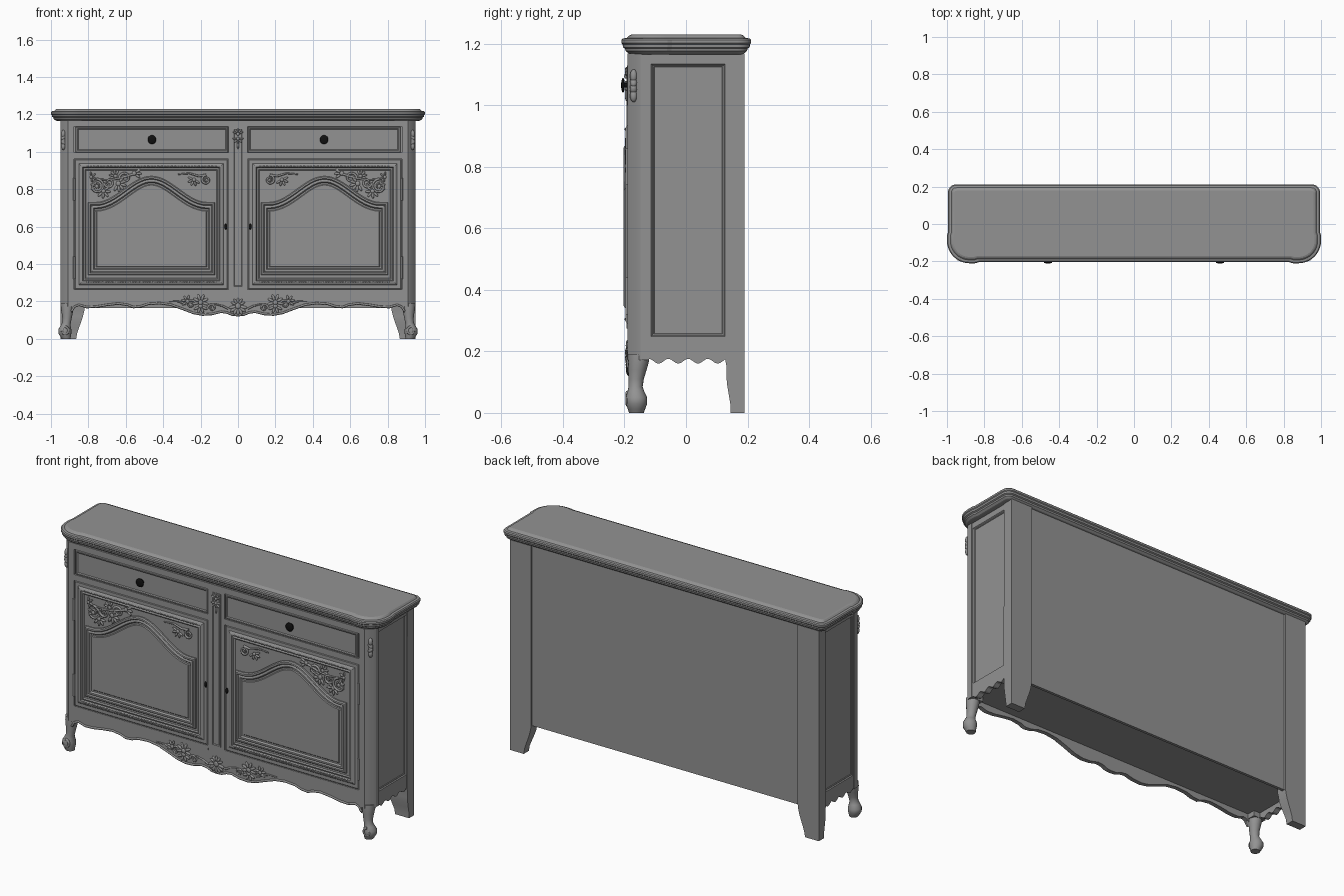
import bpy, bmesh
from math import sin, cos, pi
from mathutils import Vector, Matrix

if "Cube" in bpy.data.objects:
    bpy.data.objects.remove(bpy.data.objects["Cube"])


def colour(name, v):
    m = bpy.data.materials.new(name)
    m.diffuse_color = (v, v, v, 1)
    m.use_nodes = True
    m.node_tree.nodes["Principled BSDF"].inputs["Base Color"].default_value = m.diffuse_color
    return m


black = colour("black_metal", 0.005)
paint = colour("dark_grey_paint", 0.29)


def smooth(ob, mat, angle=0.5):
    bpy.ops.object.select_all(action='DESELECT')
    ob.select_set(True)
    bpy.context.view_layer.objects.active = ob
    if ob.type == 'CURVE':
        bpy.ops.object.convert(target='MESH')
    ob.data.materials.append(mat)
    bpy.ops.object.shade_smooth_by_angle(angle=angle)


def finish(name, bm, mat=paint, angle=0.5):
    bmesh.ops.recalc_face_normals(bm, faces=bm.faces)
    me = bpy.data.meshes.new(name)
    bm.to_mesh(me)
    bm.free()
    ob = bpy.data.objects.new(name, me)
    bpy.context.collection.objects.link(ob)
    smooth(ob, mat, angle)


def inset(path, d):
    """Mitred inward offset of a closed outline."""
    P = [Vector(p) for p in path]
    if sum(P[i - 1].x * P[i].y - P[i].x * P[i - 1].y for i in range(len(P))) < 0:
        P.reverse()
    out = []
    for i, p in enumerate(P):
        e, f = (p - P[i - 1]).normalized(), (P[(i + 1) % len(P)] - p).normalized()
        n, m = Vector((-e.y, e.x)), Vector((-f.y, f.x))
        out.append(p + (n + m) * (d / max(0.3, 1 + n.dot(m))))
    return out


def loft(name, loops, angle=0.5):
    bm = bmesh.new()
    R = [[bm.verts.new(p) for p in loop] for loop in loops]
    for a, b in zip(R, R[1:]):
        for i in range(len(a)):
            bm.faces.new((a[i - 1], a[i], b[i], b[i - 1]))
    bm.faces.new(R[0])
    bm.faces.new(R[-1])
    finish(name, bm, paint, angle)


def rings(name, path, prof, place):
    """Moulded solid: each profile point is (inset, height)."""
    loft(name, [[place(p.x, p.y, h) for p in inset(path, d)] for d, h in prof], 0.3)


def rect(a, b, c, d):
    return [(a, c), (b, c), (b, d), (a, d)]


def front(s):
    return lambda u, v, h: (s * u, -h, v)


def side(s):
    return lambda u, v, h: (s * h, u, v)


def plan(s):
    return lambda u, v, h: (s * u, v, h)


def blobs(name, items, s=1, mat=paint):
    """Ellipsoids: (centre, radii, angle in the front plane)."""
    bm = bmesh.new()
    for c, r, a in items:
        M = Matrix.Translation((s * c[0], c[1], c[2])) @ Matrix.Rotation(-a * s, 4, 'Y') \
            @ Matrix.Diagonal((*r, 1))
        bmesh.ops.create_uvsphere(bm, u_segments=10, v_segments=7, radius=1, matrix=M)
    finish(name, bm, mat, 1.2)


def fan(x, z, y, r, a0, a1, n):
    """Carved leaf fan with a central boss."""
    out = [((x, y - .002, z), (r * .3, .006, r * .3), 0)]
    for k in range(n):
        a = a0 + (a1 - a0) * k / (n - 1)
        out.append(((x + cos(a) * r * .6, y, z + sin(a) * r * .6), (r * .42, .006, r * .17), a))
    return out


def spiral(x, z, r, a0, turns):
    n = int(16 * abs(turns))
    return [(x + r * (1 - .85 * k / n) * cos(a0 + 2 * pi * turns * k / n),
             z + r * (1 - .85 * k / n) * sin(a0 + 2 * pi * turns * k / n)) for k in range(n + 1)]


def tube(name, paths, rad, y, s=1, taper=.5):
    cu = bpy.data.curves.new(name, 'CURVE')
    cu.dimensions, cu.bevel_depth, cu.bevel_resolution, cu.use_fill_caps = '3D', rad, 2, True
    for path in paths:
        sp = cu.splines.new('POLY')
        sp.points.add(len(path) - 1)
        for i, (u, v) in enumerate(path):
            sp.points[i].co = (s * u, y, v, 1)
            sp.points[i].radius = 1 - taper * i / (len(path) - 1)
    ob = bpy.data.objects.new(name, cu)
    bpy.context.collection.objects.link(ob)
    smooth(ob, paint, 0.9)


# Moulded top with swelling front corners
half = [(.83, -.204), (.85, -.21)]
half += [(.88 + .12 * sin(k * pi / 20), -.09 - .12 * cos(k * pi / 20)) for k in range(11)]
half += [(1, -.06), (.995, -.045)]
half += [(.95 + .045 * cos(k * pi / 12), .167 + .045 * sin(k * pi / 12)) for k in range(7)]
rings("top", half + [(-x, y) for x, y in reversed(half)],
      [(.034, 1.165), (.024, 1.168), (.014, 1.176), (.012, 1.184), (.005, 1.188), (.004, 1.198),
       (0, 1.202), (0, 1.212), (.005, 1.217), (.018, 1.219), (.026, 1.227), (.034, 1.23)], plan(1))

# Carcass with raised bottom, back panel and centre stile
rings("carcass", [(-.93, .17), (.93, .17), (.93, -.14), (.9, -.178), (-.9, -.178), (-.93, -.14)],
      [(0, .2), (0, 1.168)], plan(1))
rings("back_panel", rect(-.9, .9, .165, 1.168), [(0, -.165), (0, -.18)], front(1))
rings("centre_stile", rect(-.05, .05, .25, 1.168), [(0, .17), (0, .19)], front(1))
rings("centre_stile_panel", rect(-.028, .028, .275, 1.125),
      [(0, .18), (0, .193), (.006, .194), (.01, .1905), (.014, .1905)], front(1))
blobs("centre_stile_carving", fan(0, 1.07, -.193, .03, pi, 2 * pi, 5)
      + fan(0, 1.095, -.193, .03, .4, pi - .4, 5) + [((0, -.193, 1.035), (.006, .006, .022), 0)])

# Scalloped apron outline, half
wave = [(0, .12), (.03, .122), (.06, .134), (.09, .138), (.14, .126), (.19, .123), (.24, .132),
        (.3, .155), (.36, .176), (.42, .184), (.48, .18), (.52, .167), (.56, .163), (.59, .175),
        (.64, .182), (.7, .175), (.76, .165), (.81, .163), (.85, .175), (.875, .165), (.89, .14)]
rings("apron", wave + [(.89, .265)] + [(-.89, .265)] + [(-x, z) for x, z in wave[:0:-1]],
      [(0, .165), (0, .188)], front(1))
blobs("apron_shell", fan(0, .175, -.19, .05, pi + .2, 2 * pi - .2, 7) + fan(0, .18, -.19, .04, .4, pi - .4, 5))

# Arched door panel outline
arch = [(.123, .34), (.803, .34)]
for k in range(33):
    u = 1 - k / 16
    arch.append((.463 + .34 * u, .73 + (.07 * (1 + cos(pi * u / .88)) if abs(u) < .88 else 0)))

for s, tag in ((1, "right"), (-1, "left")):
    # Rails and canted front posts
    for nm, z0, z1 in (("upper_rail", 1.135, 1.168), ("middle_rail", .962, .995), ("lower_rail", .24, .264)):
        rings(f"{nm}_{tag}", rect(.05, .88, z0, z1), [(0, .17), (0, .19)], front(s))
    rings(f"front_post_{tag}", [(.876, -.19), (.91, -.19), (.918, -.184), (.945, -.155), (.95, -.146),
                                (.95, -.12), (.876, -.12)], [(0, .172), (0, 1.168)], plan(s))
    blobs(f"post_carving_{tag}", [((.934, -.17, z), (.012, .012, h), a) for z, h, a in
          ((1.06, .016, 0), (1.095, .022, 0), (1.03, .02, 0), (1.075, .018, .6), (1.05, .018, -.6))], s)

    # Drawer with moulded edge and knob
    rings(f"drawer_{tag}", rect(.053, .868, .997, 1.133),
          [(0, .17), (0, .187), (.003, .191), (.009, .191), (.014, .187)], front(s))
    blobs(f"drawer_knob_{tag}", [((.46, -.189, 1.065), (.014, .004, .014), 0),
          ((.46, -.196, 1.065), (.008, .012, .008), 0), ((.46, -.205, 1.065), (.024, .006, .024), 0)], s, black)

    # Door, bead rows and arched panel
    rings(f"door_{tag}", rect(.055, .873, .266, .96),
          [(0, .17), (0, .186), (.004, .189), (.022, .189), (.026, .193), (.034, .197), (.042, .197),
           (.046, .190), (.054, .193), (.060, .188)], front(s))
    blobs(f"door_beads_{tag}", [((.12 + .018 * k, -.197, z), (.007, .003, .004), 0)
                                for k in range(39) for z in (.304, .922)], s)
    rings(f"door_panel_{tag}", arch,
          [(0, .18), (0, .196), (.005, .202), (.013, .203), (.018, .197), (.024, .2), (.03, .2),
           (.036, .191), (.044, .191), (.048, .195)], front(s))

    # Carved scrolls and leaves above the arch
    stem = [(.55 + .24 * t / 10, .885 - .025 * (t / 10) - .02 * sin(t / 10 * pi)) for t in range(11)]
    tube(f"door_scrolls_{tag}", [stem, spiral(.755, .815, .04, pi / 2, 1.6), spiral(.69, .835, .028, 0, -1.4),
         spiral(.605, .86, .03, 0, 1.5), spiral(.17, .85, .026, pi / 2, -1.5),
         [(.17, .876), (.21, .87), (.26, .885), (.32, .88)]], .007, -.191, s)
    blobs(f"door_leaves_{tag}", fan(.64, .83, -.191, .045, 2.2, 5.2, 6) + fan(.655, .87, -.191, .035, -.4, 2, 5)
          + fan(.72, .79, -.191, .04, 2.5, 5.5, 5) + fan(.785, .865, -.191, .03, 1.5, 4.5, 4)
          + fan(.235, .85, -.191, .035, -2.6, .4, 5) + fan(.555, .885, -.191, .04, 2.6, 3.8, 3)
          + fan(.755, .815, -.191, .035, -.5, 1.2, 3), s)

    # Hinges and latch
    tube(f"hinges_{tag}", [[(.876, z - .06), (.876, z + .06)] for z in (.8, .38)], .006, -.191, s, 0)
    blobs(f"latch_{tag}", [((.065, -.19, .6), (.008, .008, .016), 0)], s, black)

    # Apron bead and carvings
    tube(f"apron_bead_{tag}", [[(x, z + .007) for x, z in wave]], .006, -.187, s, 0)
    tube(f"apron_scrolls_{tag}", [spiral(.25, .185, .025, pi, -1.4), spiral(.14, .165, .022, 0, 1.3),
         [(.05, .16), (.08, .175), (.12, .185), (.165, .18)], [(.275, .185), (.32, .2), (.37, .2)]], .006, -.188, s)
    blobs(f"apron_leaves_{tag}", fan(.2, .195, -.19, .045, -.2, 3.4, 6) + fan(.2, .175, -.19, .04, 3.6, 5.8, 4)
          + fan(.27, .2, -.19, .035, -.6, 1.8, 4), s)

    # Front cabriole leg: (height, centre x, centre y, radius)
    secs = [(.19, .913, -.154, .034), (.165, .913, -.155, .034), (.14, .913, -.158, .030), (.11, .914, -.162, .025),
            (.085, .917, -.164, .023), (.07, .922, -.163, .027), (.05, .926, -.161, .035), (.03, .926, -.161, .035),
            (.012, .922, -.161, .028), (0, .919, -.161, .024)]
    loft(f"front_leg_{tag}", [[(s * (x + r * cos(k * pi / 8)), y + r * sin(k * pi / 8), z) for k in range(16)]
                              for z, x, y, r in secs], 0.9)
    tube(f"foot_scroll_{tag}", [spiral(.927, .042, .024, pi / 2, 1.4)], .007, -.19, s)

    # Back leg running up as a corner post: (height, inner x, inner y)
    loft(f"back_leg_{tag}", [[(s * x, y, z), (s * .95, y, z), (s * .95, .19, z), (s * x, .19, z)]
         for z, x, y in ((0, .865, .145), (.03, .86, .144), (.06, .85, .139), (.09, .839, .134), (.12, .829, .131),
                         (.15, .822, .132), (.17, .82, .128), (1.168, .82, .13))])

    # Side panel, top rail and scalloped side apron
    rings(f"side_panel_{tag}", rect(-.121, .135, .24, 1.142),
          [(0, .92), (0, .946), (.008, .946), (.012, .941), (.016, .941), (.018, .938)], side(s))
    rings(f"side_rail_{tag}", rect(-.121, .135, 1.142, 1.168), [(0, .92), (0, .946)], side(s))
    scal = [(-.121 + .256 * k / 32, .168 + .008 * cos(k * pi / 4)) for k in range(33)]
    rings(f"side_apron_{tag}", scal + [(.135, .24), (-.121, .24)], [(0, .915), (0, .946)], side(s))
